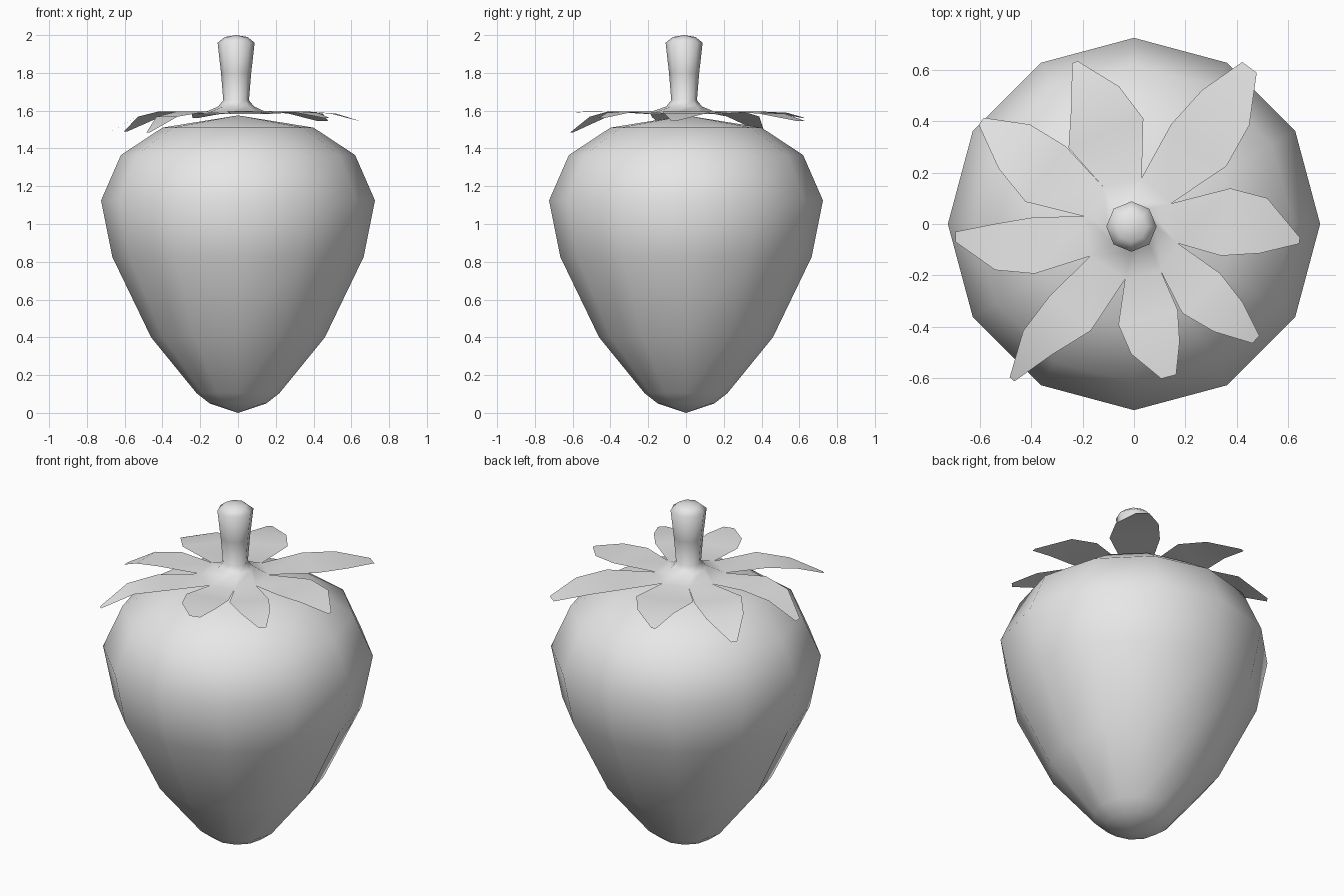
import bpy, bmesh, math
from mathutils import Vector

if "Cube" in bpy.data.objects:
    bpy.data.objects.remove(bpy.data.objects["Cube"])

grey = bpy.data.materials.new("plain_grey")
grey.use_nodes = True
grey.diffuse_color = (0.8, 0.8, 0.8, 1)
grey.node_tree.nodes["Principled BSDF"].inputs["Base Color"].default_value = (0.8, 0.8, 0.8, 1)


def finish(bm, name):
    mesh = bpy.data.meshes.new(name)
    bm.to_mesh(mesh)
    bm.free()
    mesh.materials.append(grey)
    mesh.shade_smooth()
    obj = bpy.data.objects.new(name, mesh)
    bpy.context.collection.objects.link(obj)
    return obj


def ring(bm, radius, z, sides, cx=0.0, cy=0.0):
    steps = [math.tau * k / sides for k in range(sides)]
    return [bm.verts.new((cx + radius * math.cos(a), cy + radius * math.sin(a), z)) for a in steps]


def bridge(bm, low, high):
    n = len(low)
    for k in range(n):
        j = (k + 1) % n
        bm.faces.new((low[k], low[j], high[j], high[k]))


def cap(bm, loop, z, cx=0.0, cy=0.0, up=True):
    tip = bm.verts.new((cx, cy, z))
    for a, b in zip(loop, loop[1:] + loop[:1]):
        bm.faces.new((a, b, tip) if up else (b, a, tip))


# Fruit body: twelve-sided lathe
bm = bmesh.new()
profile = [(0.15, 0.05), (0.22, 0.105), (0.46, 0.40), (0.665, 0.825),
           (0.725, 1.125), (0.62, 1.365), (0.40, 1.51)]
rings = [ring(bm, r, z, 12) for r, z in profile]
for low, high in zip(rings, rings[1:]):
    bridge(bm, low, high)
cap(bm, rings[0], 0.0, up=False)
cap(bm, rings[-1], 1.575)
finish(bm, "fruit_body")

# Stem: eight-sided, flared at the base
bm = bmesh.new()
CX = CY = -0.01
stem = [(0.095, 1.622), (0.068, 1.655), (0.08, 1.8), (0.098, 1.96), (0.06, 1.99)]
rings = [ring(bm, r, z, 8, CX, CY) for r, z in stem]
for low, high in zip(rings, rings[1:]):
    bridge(bm, low, high)
cap(bm, rings[-1], 2.0, CX, CY)

# Leaf collar: the notches between the leaves, joined to the stem base
notches = [(0.17, -0.075), (0.145, 0.08), (0.03, 0.18), (-0.12, 0.145),
           (-0.195, 0.03), (-0.17, -0.125), (-0.035, -0.215), (0.105, -0.185)]
collar = [bm.verts.new((x, y, 1.583)) for x, y in notches]
bridge(bm, collar, rings[0])

# Leaves: tip position, right and left widths at two stations, tip half width
leaves = [
    ((0.645, -0.065, 1.545), (0.10, 0.07), (0.165, 0.147), 0.012),
    ((0.45, 0.61, 1.545), (0.16, 0.135), (0.11, 0.094), 0.035),
    ((-0.23, 0.63, 1.56), (0.167, 0.125), (0.146, 0.075), 0.012),
    ((-0.595, 0.40, 1.49), (0.112, 0.10), (0.155, 0.11), 0.017),
    ((-0.695, -0.05, 1.475), (0.075, 0.05), (0.145, 0.13), 0.02),
    ((-0.475, -0.605, 1.485), (0.10, 0.09), (0.11, 0.055), 0.012),
    ((0.135, -0.595, 1.59), (0.14, 0.12), (0.098, 0.075), 0.03),
    ((0.475, -0.45, 1.56), (0.123, 0.09), (0.091, 0.07), 0.02),
]
for k, (tip, right, left, half) in enumerate(leaves):
    a, b = collar[k], collar[(k + 1) % 8]
    base = (a.co + b.co) / 2
    end = Vector(tip)
    axis = (end - base).to_2d()
    side = Vector((-axis.y, axis.x, 0)).normalized()
    flat = 1.6
    heights = (flat - 0.005, flat - 0.28 * (flat - end.z), end.z)
    for t, r, l, z in zip((0.4, 0.7, 1.0), (*right, half), (*left, half), heights):
        mid = base.lerp(end, t)
        mid.z = z
        c, d = bm.verts.new(mid - side * r), bm.verts.new(mid + side * l)
        bm.faces.new((a, c, d, b))
        a, b = c, d
finish(bm, "stem_and_leaves")
